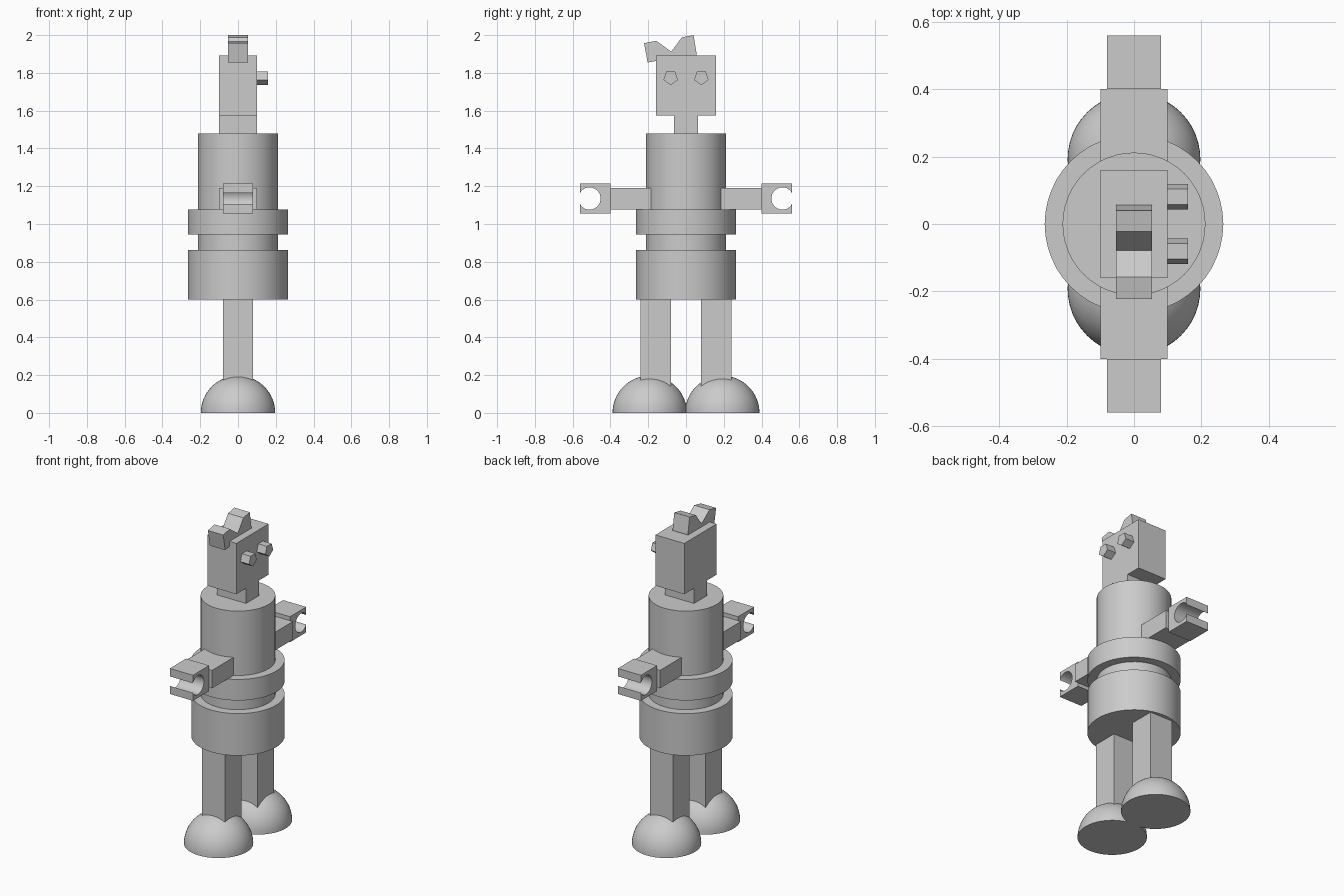
import bpy, bmesh
from math import sin, cos, pi, asin, radians

if "Cube" in bpy.data.objects:
    bpy.data.objects.remove(bpy.data.objects["Cube"], do_unlink=True)

grey = bpy.data.materials.new("plain_grey")
grey.use_nodes = True
grey.diffuse_color = (0.6, 0.6, 0.6, 1)
grey.node_tree.nodes["Principled BSDF"].inputs["Base Color"].default_value = (0.6, 0.6, 0.6, 1)


def finish(name, bm, smooth=False):
    bmesh.ops.recalc_face_normals(bm, faces=bm.faces)
    mesh = bpy.data.meshes.new(name)
    bm.to_mesh(mesh)
    bm.free()
    mesh.materials.append(grey)
    ob = bpy.data.objects.new(name, mesh)
    bpy.context.collection.objects.link(ob)
    if smooth:
        bpy.ops.object.select_all(action='DESELECT')
        bpy.context.view_layer.objects.active = ob
        ob.select_set(True)
        bpy.ops.object.shade_smooth_by_angle(angle=radians(35))
    return ob


def prism(name, profile, x0, x1):
    """Extrude a (y, z) outline along x."""
    bm = bmesh.new()
    face = bm.faces.new([bm.verts.new((x0, y, z)) for y, z in profile])
    out = bmesh.ops.extrude_face_region(bm, geom=[face])
    moved = [v for v in out["geom"] if isinstance(v, bmesh.types.BMVert)]
    bmesh.ops.translate(bm, verts=moved, vec=(x1 - x0, 0, 0))
    return finish(name, bm)


def block(name, half_x, y0, y1, z0, z1):
    return prism(name, [(y0, z0), (y1, z0), (y1, z1), (y0, z1)], -half_x, half_x)


def lathe(name, profile, y=0, steps=48):
    """Spin an (r, z) outline around a vertical axis."""
    bm = bmesh.new()
    verts = [bm.verts.new((r, y, z)) for r, z in profile]
    edges = [bm.edges.new(pair) for pair in zip(verts, verts[1:])]
    bmesh.ops.spin(bm, geom=verts + edges, cent=(0, y, 0), axis=(0, 0, 1),
                   angle=2 * pi, steps=steps)
    bmesh.ops.remove_doubles(bm, verts=bm.verts, dist=0.0005)
    return finish(name, bm, smooth=True)


def drum(name, r, z0, z1):
    return lathe(name, [(0, z0), (r, z0), (r, z1), (0, z1)])


# Body
drum("torso", 0.212, 0.7, 1.48)
drum("belt", 0.265, 0.945, 1.077)
drum("hips", 0.265, 0.6, 0.863)

# Head and neck
block("neck", 0.1, -0.063, 0.063, 1.44, 1.575)
block("head", 0.1, -0.16, 0.16, 1.575, 1.893)
prism("hair_tuft", [(-0.222, 1.957), (-0.157, 1.97), (-0.078, 1.912), (-0.022, 1.988),
                    (0.04, 2.0), (0.057, 1.897), (0.05, 1.88), (-0.159, 1.863),
                    (-0.203, 1.855)], -0.053, 0.053)

# Clip hand outline: a block with a round bite through its outer end
hand_y, hand_z, grip_r, tip = 0.511, 1.135, 0.059, 0.56
mouth = asin(0.03 / grip_r)
arc = [mouth + (2 * pi - 2 * mouth) * i / 28 for i in range(29)]
grip = [(hand_y + grip_r * cos(a), hand_z + grip_r * sin(a)) for a in arc]
grip[0], grip[-1] = (tip, hand_z + 0.03), (tip, hand_z - 0.03)
hand = grip + [(tip, 1.055), (0.4, 1.055), (0.4, 1.215), (tip, 1.215)]

# Paired parts on each side of the body
quarter = [(0.197 * cos(i * pi / 32), 0.197 * sin(i * pi / 32)) for i in range(17)]
for side, s in (("near", -1), ("far", 1)):
    block(side + "_arm", 0.1, s * 0.15, s * 0.4, 1.077, 1.19)
    prism(side + "_hand", [(s * y, z) for y, z in hand], -0.08, 0.08)
    block(side + "_leg", 0.08, s * 0.08, s * 0.242, 0.1, 0.62)
    lathe(side + "_foot", [(0, 0)] + quarter, y=s * 0.192)
    spots = [-pi / 2 + 2 * pi * k / 5 for k in range(5)]
    prism(side + "_eye", [(s * 0.081 + 0.04 * cos(a), 1.775 + 0.04 * sin(a)) for a in spots],
          0.09, 0.16)
